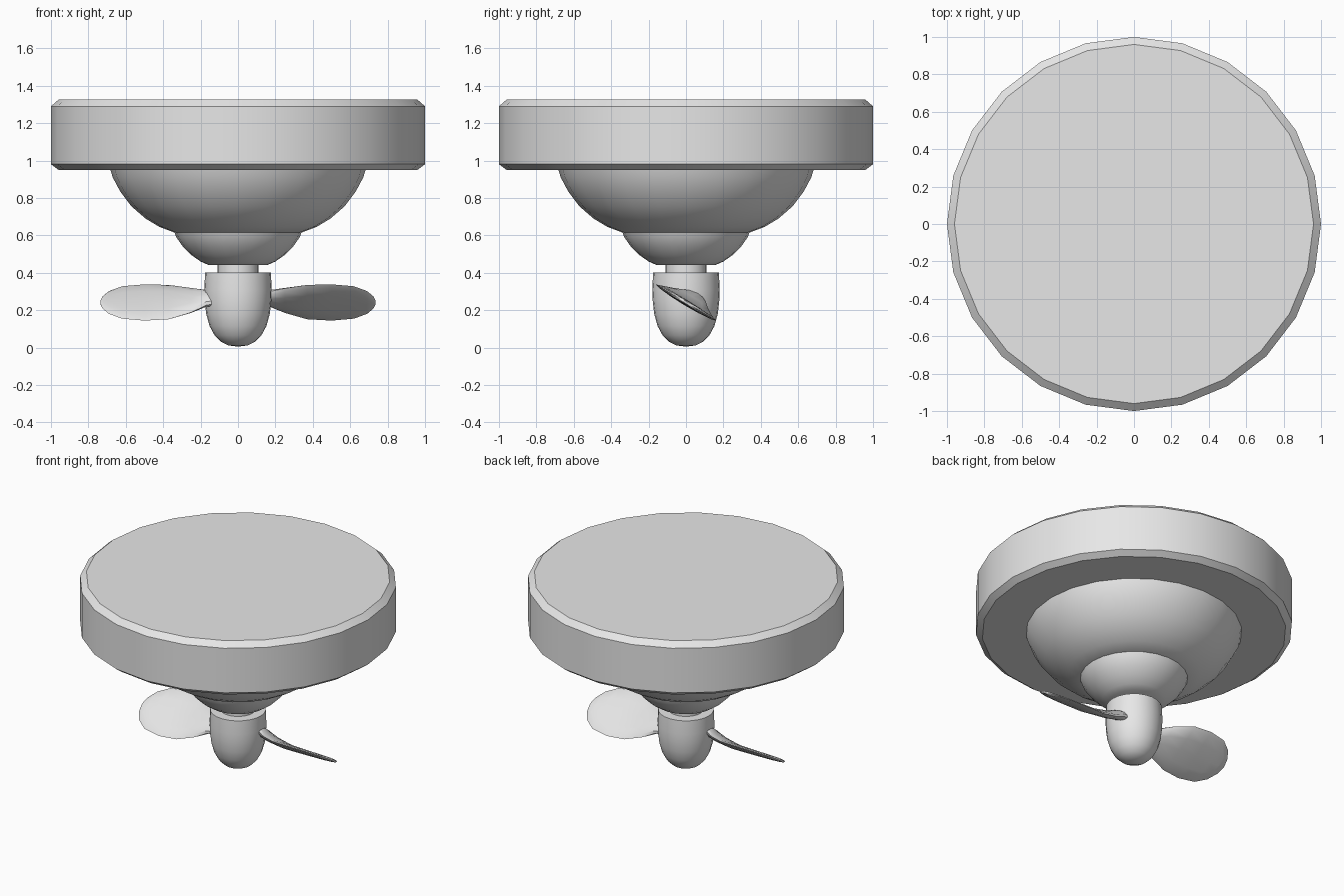
import bpy, bmesh, math

if "Cube" in bpy.data.objects:
    bpy.data.objects.remove(bpy.data.objects["Cube"])

grey = bpy.data.materials.new("plain grey")
grey.diffuse_color = (0.8, 0.8, 0.8, 1)
grey.use_nodes = True
grey.node_tree.nodes["Principled BSDF"].inputs["Base Color"].default_value = grey.diffuse_color


def loft(name, rings):
    """Skin a list of closed point rings, cap both ends and smooth it."""
    bm = bmesh.new()
    loops = [[bm.verts.new(p) for p in ring] for ring in rings]
    n = len(loops[0])
    for a, b in zip(loops, loops[1:]):
        for i in range(n):
            j = (i + 1) % n
            bm.faces.new((a[i], a[j], b[j], b[i]))
    bm.faces.new(loops[0])
    bm.faces.new(loops[-1])
    bmesh.ops.remove_doubles(bm, verts=bm.verts, dist=0.0005)
    bmesh.ops.recalc_face_normals(bm, faces=bm.faces)
    mesh = bpy.data.meshes.new(name)
    bm.to_mesh(mesh)
    bm.free()
    obj = bpy.data.objects.new(name, mesh)
    bpy.context.collection.objects.link(obj)
    mesh.materials.append(grey)
    bpy.ops.object.select_all(action='DESELECT')
    obj.select_set(True)
    bpy.context.view_layer.objects.active = obj
    bpy.ops.object.shade_smooth_by_angle(angle=math.radians(32))
    return obj


def lathe(name, profile, sides=24):
    """Turn (radius, height) points around the z axis."""
    turns = [2 * math.pi * i / sides for i in range(sides)]
    return loft(name, [[(r * math.cos(a), r * math.sin(a), z) for a in turns]
                       for r, z in profile])


# Wide bevelled disc
lathe("top_disc", [(0.96, 0.95), (1, 0.98), (1, 1.29), (0.96, 1.325)])

# Two stacked bowls under the disc
lathe("upper_bowl", [(0.34, 0.615), (0.42, 0.645), (0.495, 0.69), (0.57, 0.755),
                     (0.63, 0.835), (0.67, 0.91), (0.685, 0.96)])
lathe("lower_bowl", [(0.155, 0.44), (0.20, 0.46), (0.25, 0.495), (0.295, 0.54),
                     (0.33, 0.59), (0.345, 0.63)])

# Shaft and rounded propeller hub
lathe("shaft", [(0.11, 0.38), (0.11, 0.45)])
lathe("hub", [(0.0001, 0.005), (0.05, 0.011), (0.09, 0.03), (0.125, 0.065),
              (0.152, 0.115), (0.17, 0.18), (0.178, 0.25), (0.18, 0.31),
              (0.176, 0.402)])

# Blade stations: distance out, half chord, half thickness, centre y, centre z
STATIONS = [(0.10, 0.058, 0.034, 0.05, 0.265), (0.17, 0.070, 0.032, 0.045, 0.263),
            (0.25, 0.125, 0.025, 0.02, 0.252), (0.37, 0.178, 0.019, 0, 0.243),
            (0.50, 0.188, 0.016, 0, 0.241), (0.62, 0.168, 0.014, 0, 0.241),
            (0.69, 0.118, 0.012, 0, 0.241), (0.725, 0.062, 0.010, 0, 0.241),
            (0.735, 0.020, 0.006, 0, 0.241)]
PITCH = math.radians(-31)


def blade(name, side):
    rings = []
    for x, half, thick, cy, cz in STATIONS:
        ring = []
        for i in range(12):
            a = 2 * math.pi * i / 12
            u, v = half * math.cos(a), thick * math.sin(a)
            y = cy + u * math.cos(PITCH) - v * math.sin(PITCH)
            z = cz + u * math.sin(PITCH) + v * math.cos(PITCH)
            ring.append((side * x, side * y, z))
        rings.append(ring)
    return loft(name, rings)


# Pair of blades, half a turn apart
blade("right_blade", 1)
blade("left_blade", -1)
